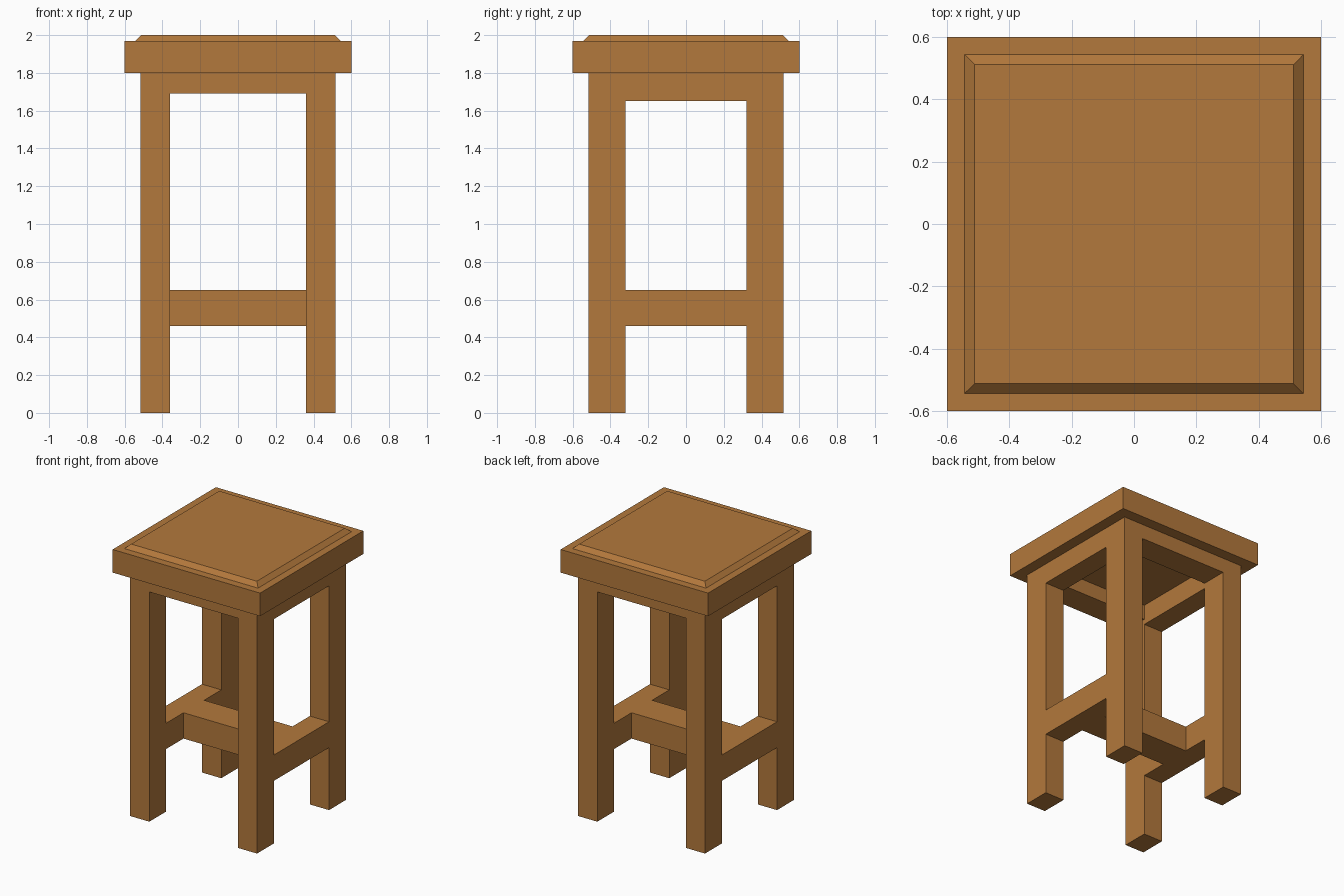
import bpy
import bmesh
from mathutils import Matrix, Vector

if "Cube" in bpy.data.objects:
    bpy.data.objects.remove(bpy.data.objects["Cube"])

wood = bpy.data.materials.new("wood")
wood.diffuse_color = (0.45, 0.19, 0.045, 1)
wood.use_nodes = True
wood.node_tree.nodes["Principled BSDF"].inputs["Base Color"].default_value = wood.diffuse_color


def box(name, lo, hi, shape=None):
    """Axis-aligned wooden box between two corners, optionally reshaped."""
    lo, hi = Vector(lo), Vector(hi)
    bm = bmesh.new()
    bmesh.ops.create_cube(bm, size=1)
    bmesh.ops.scale(bm, vec=hi - lo, verts=bm.verts)
    if shape:
        shape(bm)
    mesh = bpy.data.meshes.new(name)
    bm.to_mesh(mesh)
    bm.free()
    mesh.materials.append(wood)
    obj = bpy.data.objects.new(name, mesh)
    obj.location = (lo + hi) / 2
    bpy.context.collection.objects.link(obj)
    return obj


def raised_panel(bm):
    """Flat rim, then a chamfered raised field on the top face."""
    top = max(bm.faces, key=lambda f: f.calc_center_median().z)
    bmesh.ops.inset_region(bm, faces=[top], thickness=0.08)
    bmesh.ops.inset_region(bm, faces=[top], thickness=0.045)
    bmesh.ops.translate(bm, verts=top.verts, vec=(0, 0, 0.03))


OUT = 0.517            # outer face of the frame
IN_X, IN_Y = 0.36, 0.32  # inner faces of the legs
SEAT_Z = 1.80
RAIL_LO, RAIL_HI = 0.46, 0.65

# Seat
box("seat", (-0.6, -0.6, SEAT_Z), (0.6, 0.6, 1.97), raised_panel)

# Legs
for sx, side in ((-1, "left"), (1, "right")):
    for sy, end in ((-1, "front"), (1, "back")):
        x0, x1 = sorted((sx * IN_X, sx * OUT))
        y0, y1 = sorted((sy * IN_Y, sy * OUT))
        box(f"{end}_{side}_leg", (x0, y0, 0), (x1, y1, SEAT_Z))

# Side aprons and low side stretchers
for s, side in ((-1, "left"), (1, "right")):
    x0, x1 = sorted((s * IN_X, s * OUT))
    box(f"{side}_apron", (x0, -IN_Y, 1.65), (x1, IN_Y, SEAT_Z))
    box(f"{side}_stretcher", (x0, -IN_Y, RAIL_LO), (x1, IN_Y, RAIL_HI))

# Front and back aprons
for s, end in ((-1, "front"), (1, "back")):
    y0, y1 = sorted((s * IN_Y, s * OUT))
    box(f"{end}_apron", (-IN_X, y0, 1.69), (IN_X, y1, SEAT_Z))

# Centre stretcher joining the two side stretchers
box("centre_stretcher", (-IN_X, -0.12, RAIL_LO), (IN_X, 0.12, RAIL_HI))
